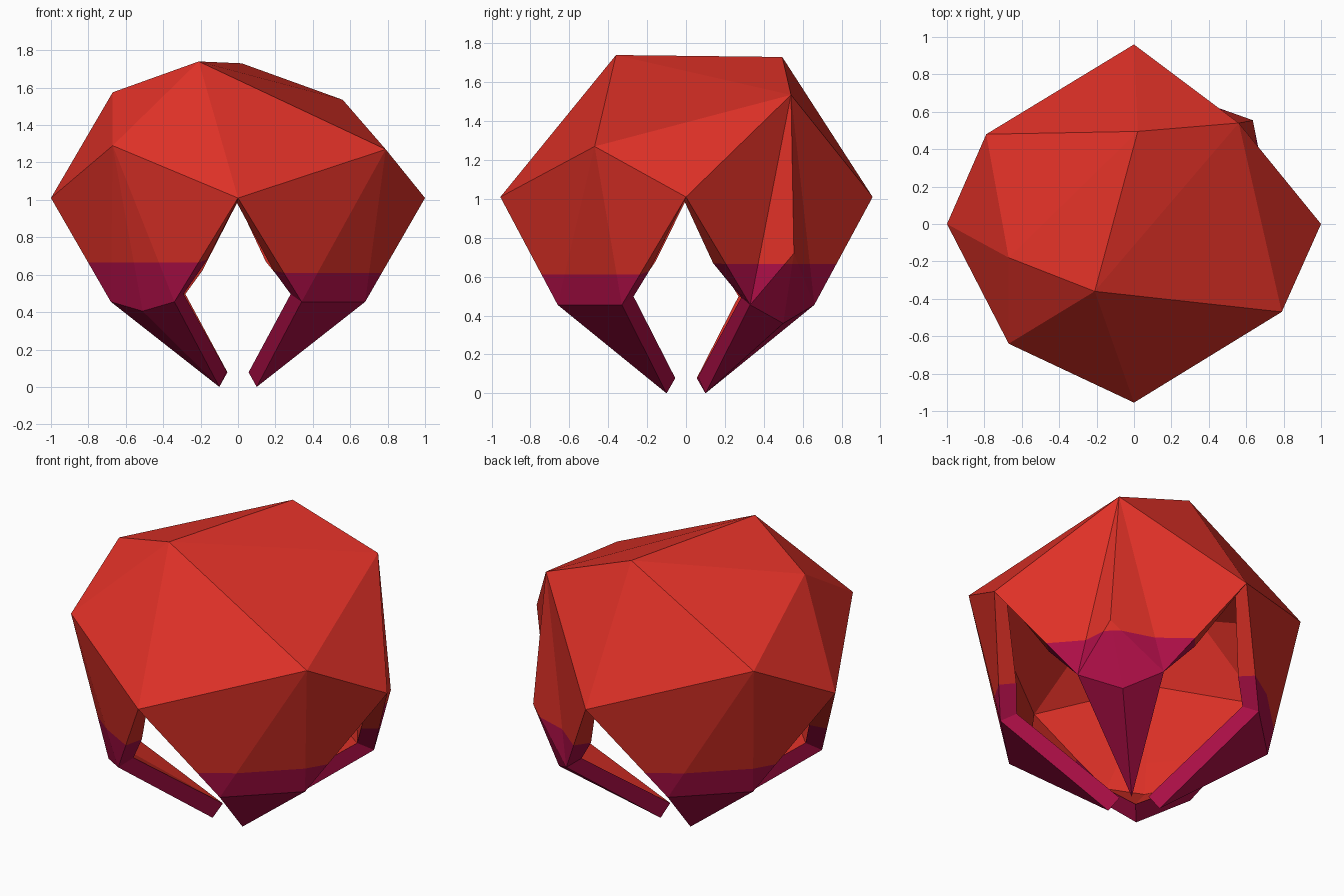
import bpy, bmesh
from mathutils import Vector

if "Cube" in bpy.data.objects:
    bpy.data.objects.remove(bpy.data.objects["Cube"])

def material(name, rgb):
    m = bpy.data.materials.new(name)
    m.diffuse_color = (*rgb, 1)
    m.use_nodes = True
    m.node_tree.nodes["Principled BSDF"].inputs["Base Color"].default_value = m.diffuse_color
    return m

# Named corners of the faceted dome: gap apexes, petal shoulders, crown
corners = {
    'E': (1, 0, 1.01), 'N': (0, .96, 1.01), 'W': (-1, 0, 1.01), 'S': (0, -.955, 1.01),
    'SE': (.79, -.47, 1.27), 'SW': (-.67, -.64, 1.29),
    'NW': (-.79, .48, 1.27), 'NE': (.56, .54, 1.535),
    'P': (.02, .495, 1.73), 'Q': (-.21, -.36, 1.74), 'R': (-.67, -.18, 1.575),
    'M': (.635, .555, .72),
}
bm = bmesh.new()
v = {k: bm.verts.new(c) for k, c in corners.items()}

def face(*verts):
    f = bm.faces.new(verts)
    f.normal_update()
    if f.normal.dot(f.calc_center_median() - Vector((0, 0, .8))) < 0:
        f.normal_flip()

# Crown of the dome
for names in ("E NE SE", "SE NE Q", "NE P Q", "Q S SE", "Q S SW", "Q R SW", "R W SW",
              "W NW R", "NW R P", "P Q R", "N NW P", "N P NE"):
    face(*(v[n] for n in names.split()))

# Four petals curling in to a pointed tip; two have an extra bulge corner
petals = {  # sign x, sign y, side apex, front/back apex, bulge, colour height
    'SE': (1, -1, 'E', 'S', None, .61), 'NW': (-1, 1, 'W', 'N', None, .61),
    'SW': (-1, -1, 'W', 'S', (.51, .51, .405), .665),
    'NE': (1, 1, 'E', 'N', (.5, .5, .36), .665),
}
for name, (sx, sy, side, end, bulge, h) in petals.items():
    top = v[name]
    put = lambda x, y, z: bm.verts.new((sx * x, sy * y, z))
    a, b, tip = put(.68, .33, .455), put(.34, .66, .455), put(.1, .1, 0)
    face(top, v[end], b)
    face(top, a, v[side])
    if bulge is None:
        face(top, b, a)
        face(tip, a, b)
        continue
    mid = put(*bulge)
    face(tip, a, mid)
    face(tip, mid, b)
    if name == 'NE':
        m = v['M']
        for tri in ((top, a, m), (m, a, mid), (m, mid, b), (top, m, b)):
            face(*tri)
    else:
        face(top, b, mid)
        face(top, mid, a)

# Cut each petal at its own colour line
for sx, sy, _, _, _, h in petals.values():
    fs = [f for f in bm.faces if f.calc_center_median().x * sx > 0
          and f.calc_center_median().y * sy > 0]
    geom = set(fs)
    for f in fs:
        geom.update(f.edges)
        geom.update(f.verts)
    bmesh.ops.bisect_plane(bm, geom=list(geom), dist=1e-5,
                           plane_co=(0, 0, h), plane_no=(0, 0, 1))
    for f in bm.faces:
        c = f.calc_center_median()
        if c.x * sx > 0 and c.y * sy > 0:
            f.material_index = 0 if max(p.co.z for p in f.verts) < h + .001 else 1

mesh = bpy.data.meshes.new("petal_shell")
bm.to_mesh(mesh)
bm.free()
mesh.materials.append(material("crimson purple", (.41, .0045, .061)))
mesh.materials.append(material("warm red", (.73, .03, .02)))
shell = bpy.data.objects.new("petal_shell", mesh)
bpy.context.collection.objects.link(shell)

# Wall thickness: rim keeps the outer colours, inside is all red
wall = shell.modifiers.new("wall", 'SOLIDIFY')
wall.thickness = .1
wall.offset = -1
wall.material_offset = 1
wall.material_offset_rim = 0
